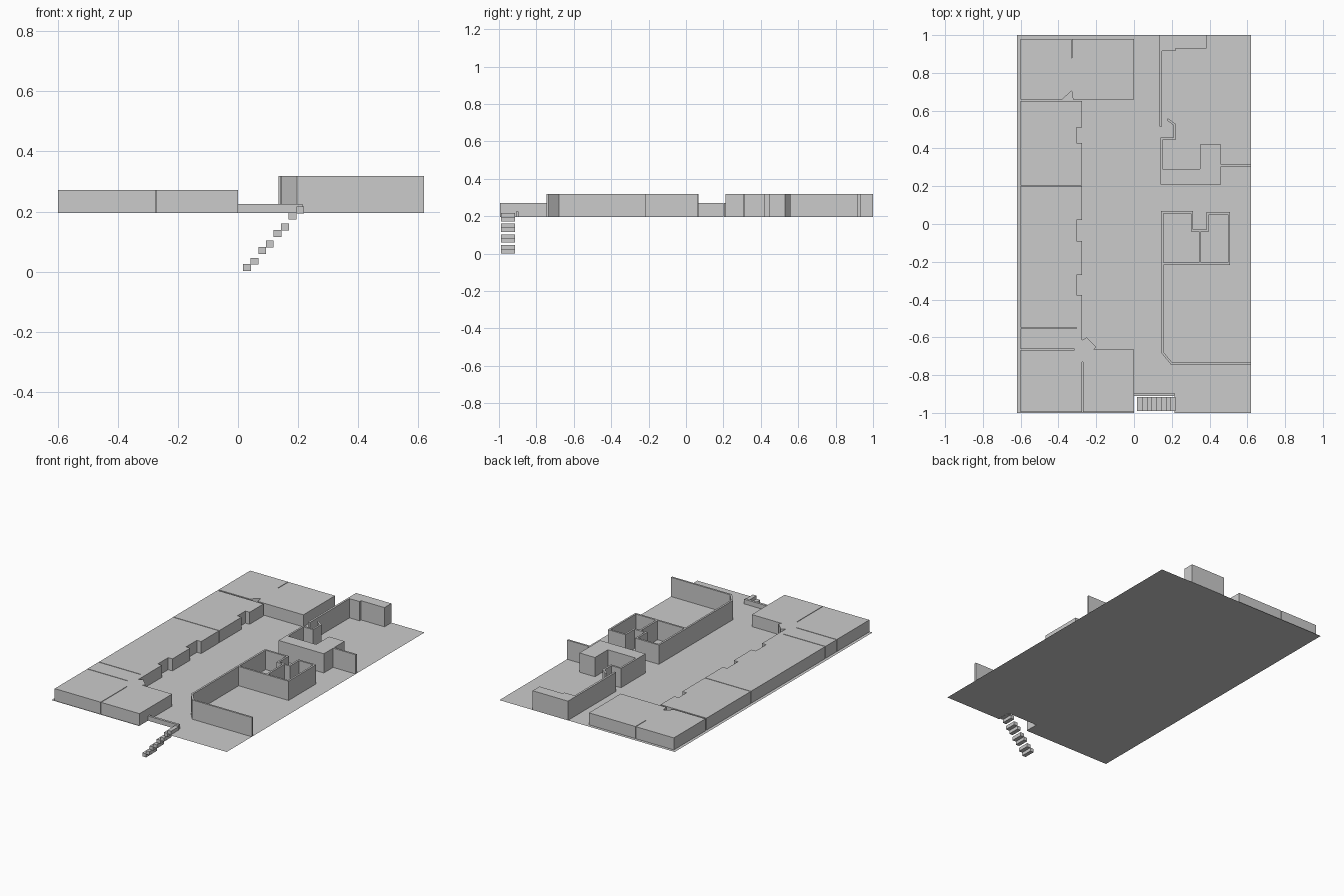
import bpy
import bmesh
from mathutils import Vector

default_cube = bpy.data.objects.get("Cube")
if default_cube:
    bpy.data.objects.remove(default_cube, do_unlink=True)

# Shared material
material = bpy.data.materials.new("light_grey")
material.use_nodes = True
grey = (0.6, 0.6, 0.6, 1.0)
material.diffuse_color = grey
material.node_tree.nodes["Principled BSDF"].inputs["Base Color"].default_value = grey

FLOOR = 0.195
LOW_TOP = 0.272
HIGH_TOP = 0.318
WALL = 0.012
SLIT = 0.004


def prism(name, outline, bottom=FLOOR, top=None):
    """Extrude a flat outline upward, or leave it as a sheet without a top."""
    mesh = bmesh.new()
    base = mesh.faces.new([mesh.verts.new((x, y, bottom)) for x, y in outline])
    base.normal_update()
    if base.normal.z < 0:
        base.normal_flip()
    if top is not None:
        result = bmesh.ops.extrude_face_region(mesh, geom=[base], use_keep_orig=True)
        raised = [v for v in result["geom"] if isinstance(v, bmesh.types.BMVert)]
        bmesh.ops.translate(mesh, verts=raised, vec=(0, 0, top - bottom))
        bmesh.ops.recalc_face_normals(mesh, faces=mesh.faces[:])
    data = bpy.data.meshes.new(name)
    mesh.to_mesh(data)
    mesh.free()
    data.materials.append(material)
    item = bpy.data.objects.new(name, data)
    bpy.context.collection.objects.link(item)
    return item


def rectangle(left, front, right, back):
    return [(left, front), (right, front), (right, back), (left, back)]


def wall(name, path, top=HIGH_TOP, closed=False):
    """Thicken a path into a standing wall with mitred corners."""
    points = [Vector(p) for p in path]
    sides = [[], []]
    count = len(points)
    for i, point in enumerate(points):
        before = (point - points[i - 1]).normalized() if i else None
        after = (points[i + 1] - point).normalized() if i < count - 1 else None
        before = before or after
        after = after or before
        normal_a = Vector((-before.y, before.x))
        normal_b = Vector((-after.y, after.x))
        mitre = (normal_a + normal_b).normalized()
        mitre *= WALL / 2 / mitre.dot(normal_a)
        sides[0].append(point + mitre)
        sides[1].append(point - mitre)
    return prism(name, sides[0] + sides[1][::-1], FLOOR, top)


# Floor sheet with the stairwell notch
prism("floor", [(-0.62, -1), (0, -1), (0, -0.91), (0.215, -0.91),
                (0.215, -1), (0.62, -1), (0.62, 1), (-0.62, 1)])

# Low rooms along one side
outer, inner, recess = -0.6, -0.275, -0.305


def slit(end, y):
    """Outline points of a narrow cut entering from the outer side."""
    return [(outer, y + SLIT / 2), (end, y + SLIT / 2),
            (end, y - SLIT / 2), (outer, y - SLIT / 2)]


def recesses(spans):
    """Outline points for door recesses along the corridor, back to front."""
    points = []
    for back, front in spans:
        points += [(inner, back), (recess, back), (recess, front), (inner, front)]
    return points


prism("back_room", [(outer, 0.66), (-0.38, 0.66), (-0.33, 0.705), (-0.323, 0.66),
                    (0, 0.66), (0, 0.98), (-0.328, 0.98), (-0.328, 0.88),
                    (-0.332, 0.88), (-0.332, 0.98), (outer, 0.98)], top=LOW_TOP)
prism("rear_side_rooms", [(outer, 0.65), (inner, 0.65)] + recesses([(0.51, 0.43)])
      + [(inner, 0.204), (outer, 0.204)], top=LOW_TOP)
prism("front_side_rooms", [(outer, 0.2), (inner, 0.2)]
      + recesses([(0.02, -0.09), (-0.27, -0.375)])
      + [(inner, -0.615), (-0.25, -0.6), (-0.2, -0.65), (-0.215, -0.665),
         (0, -0.665), (0, -0.995), (inner + SLIT, -0.995), (inner + SLIT, -0.73),
         (inner, -0.73), (inner, -0.995), (outer, -0.995)]
      + slit(-0.315, -0.665)[::-1] + slit(-0.305, -0.55)[::-1], top=LOW_TOP)

# Tall walls of the front hall and its small rooms
wall("front_hall_wall", [(0.15, -0.21), (0.15, -0.68), (0.2, -0.74), (0.62, -0.74)])
wall("small_room_wall", [(0.15, -0.204), (0.15, 0.062), (0.307, 0.062), (0.307, -0.035),
                         (0.39, -0.035), (0.39, 0.057), (0.503, 0.057), (0.503, -0.21),
                         (0.144, -0.21)])
wall("small_room_divider", [(0.35, -0.04), (0.35, -0.205)])

# Tall block with a hooked wall
prism("middle_block", [(0.14, 0.21), (0.46, 0.21), (0.46, 0.42), (0.35, 0.42),
                       (0.35, 0.29), (0.152, 0.29), (0.152, 0.445), (0.22, 0.445),
                       (0.22, 0.53), (0.18, 0.56), (0.173, 0.55), (0.208, 0.524),
                       (0.208, 0.457), (0.14, 0.457)], top=HIGH_TOP)
wall("side_fin_wall", [(0.46, 0.31), (0.62, 0.31)])

# Tall corner block and its long wall
prism("back_corner_block", [(0.135, 1), (0.385, 1), (0.385, 0.93), (0.22, 0.93),
                            (0.22, 0.915), (0.148, 0.915), (0.148, 0.515),
                            (0.135, 0.515)], top=HIGH_TOP)

# Stairs down from the floor, in pairs of treads
for i in range(8):
    x = 0.03 + i * 0.0253
    z = 0.002 + (i // 2) * 0.057 + (i % 2) * 0.021
    prism(f"step_{i + 1}", rectangle(x - 0.013, -0.99, x + 0.013, -0.915), z, z + 0.023)

# Low kerb beside the stairwell
prism("stair_kerb", rectangle(0, -0.91, 0.215, -0.895), FLOOR, 0.225)
